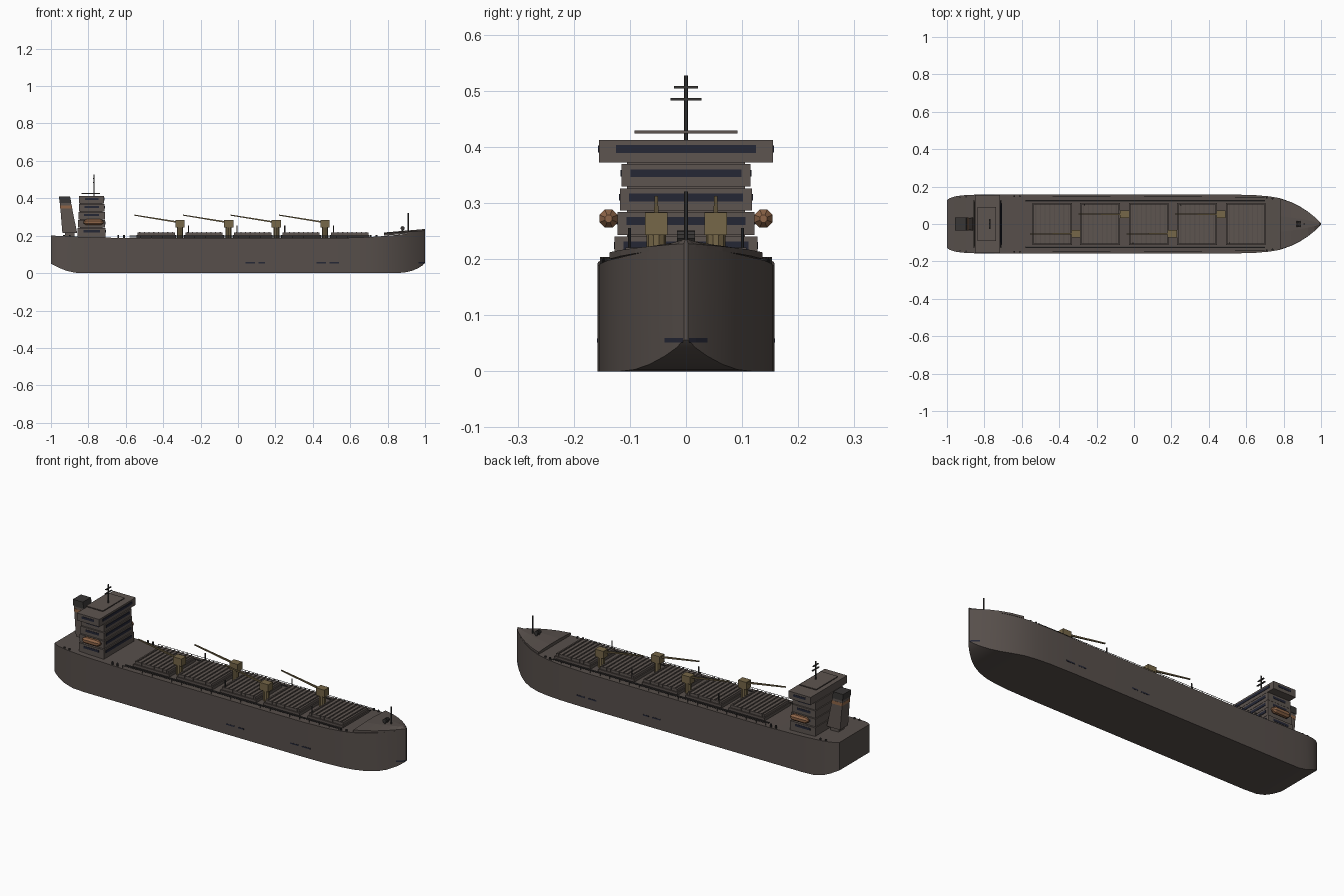
import bpy, math
from mathutils import Vector

if "Cube" in bpy.data.objects:
    bpy.data.objects.remove(bpy.data.objects["Cube"])


def mat(name, c):
    m = bpy.data.materials.new(name)
    m.diffuse_color = (*c, 1)
    m.use_nodes = True
    m.node_tree.nodes["Principled BSDF"].inputs["Base Color"].default_value = m.diffuse_color
    return m


HULL = mat("brown grey hull", (0.095, 0.078, 0.070))
HOUSE = mat("warm grey house", (0.110, 0.090, 0.080))
NAVY = mat("navy glass", (0.018, 0.020, 0.036))
GOLD = mat("dull gold crane", (0.180, 0.135, 0.065))
ORANGE = mat("lifeboat orange", (0.270, 0.130, 0.065))
DARK = mat("dark metal", (0.040, 0.037, 0.036))


def mesh(name, verts, faces, m):
    me = bpy.data.meshes.new(name)
    me.from_pydata(verts, [], faces)
    me.materials.append(m)
    o = bpy.data.objects.new(name, me)
    bpy.context.collection.objects.link(o)
    return o


def smooth(o, angle=35):
    bpy.ops.object.select_all(action='DESELECT')
    o.select_set(True)
    bpy.context.view_layer.objects.active = o
    bpy.ops.object.shade_smooth_by_angle(angle=math.radians(angle))


def loft(name, rings, m):
    n = len(rings[0])
    verts = [p for r in rings for p in r]
    faces = [(i * n + j, i * n + (j + 1) % n, (i + 1) * n + (j + 1) % n, (i + 1) * n + j)
             for i in range(len(rings) - 1) for j in range(n)]
    faces += [tuple(range(n))[::-1], tuple(range(len(verts) - n, len(verts)))]
    o = mesh(name, verts, faces, m)
    import bmesh
    bm = bmesh.new()
    bm.from_mesh(o.data)
    bmesh.ops.recalc_face_normals(bm, faces=bm.faces)
    bm.to_mesh(o.data)
    bm.free()
    return o


def box(name, x0, x1, y0, y1, z0, z1, m):
    return loft(name, [[(x, y0, z0), (x, y1, z0), (x, y1, z1), (x, y0, z1)] for x in (x0, x1)], m)


def rod(name, a, b, r, m, sides=8, r2=None):
    a, b = Vector(a), Vector(b)
    q = (b - a).to_track_quat('Z', 'Y')
    rings = []
    for p, rad in ((a, r), (b, r if r2 is None else r2)):
        rings.append([tuple(p + q @ Vector((rad * math.cos(t), rad * math.sin(t), 0)))
                      for t in [2 * math.pi * (k + 0.5) / sides for k in range(sides)]])
    return loft(name, rings, m)


# hull stations: x, half beam, keel height, deck height
ST = [(-1, .128, .05, .2), (-.985, .138, .043, .2), (-.96, .147, .03, .199), (-.92, .153, .013, .197),
      (-.87, .156, .002, .195), (-.8, .158, 0, .192), (-.6, .158, 0, .187), (.5, .158, 0, .187),
      (.64, .155, 0, .19), (.72, .148, 0, .194), (.78, .138, 0, .198), (.84, .117, 0, .203),
      (.89, .092, .003, .209), (.93, .066, .012, .214), (.965, .038, .027, .218),
      (.988, .017, .042, .221), (1, .004, .056, .222)]


def beam(x):
    for a, b in zip(ST, ST[1:]):
        if a[0] <= x <= b[0]:
            return a[1] + (b[1] - a[1]) * (x - a[0]) / (b[0] - a[0])


hull = loft("hull", [[(x, -w, zt), (x, -w, zb), (x, w, zb), (x, w, zt)] for x, w, zb, zt in ST], HULL)
smooth(hull)

# raised forecastle wedge following the bow outline
fc = [(x, w * .99, .2 + (x - .78) * .09, .212 + (x - .78) * .07, .217 + (x - .78) * .085) for x, w, *_ in ST if x >= .78]
loft("forecastle", [[(x, -w, zb), (x, w, zb), (x, w, zs), (x, w * .3, zt), (x, -w * .3, zt), (x, -w, zs)]
                    for x, w, zb, zs, zt in fc], HULL)
rod("bow_mast", (.91, 0, .22), (.91, 0, .32), .004, DARK)
for s in (-1, 1):
    rod("windlass", (.88, s * .004, .24), (.88, s * .016, .24), .011, DARK, 10)
    rod("windlass_leg", (.88, s * .01, .215), (.88, s * .01, .24), .005, DARK)

# waterline stripe pieces on the sides and round the bow
for s in (-1, 1):
    for x0, x1 in ((.04, .09), (.11, .145), (.42, .47), (.49, .54)):
        y = s * .158
        box("waterline_stripe", x0, x1, y - .001, y + .001, .051, .058, NAVY)
    for x0, x1 in ((.965, .988), (.988, .999)):
        w0, w1 = beam(x0) + .0006, beam(x1) + .0006
        mesh("bow_stripe", [(x0, s * w0, .051), (x1, s * w1, .051), (x1, s * w1, .059), (x0, s * w0, .059)],
             [(0, 1, 2, 3) if s < 0 else (3, 2, 1, 0)], NAVY)

# cargo hatches with coaming, cover and ribs
for c in (-.438, -.182, .078, .337, .597):
    box("hatch_coaming", c - .106, c + .106, -.112, .112, .18, .203, HULL)
    box("hatch_cover", c - .1, c + .1, -.106, .106, .203, .217, HOUSE)
    for k in range(8):
        x = c - .087 + k * .0249
        box("hatch_rib", x - .003, x + .003, -.108, .108, .203, .2205, HULL)

# deck cranes, alternating sides
for i, x in enumerate((-.31, -.05, .205, .465)):
    y = .053 if i % 2 else -.053
    rod("crane_post", (x, y, .18), (x, y, .255), .017, GOLD, 10)
    box("crane_house", x - .025, x + .025, y - .02, y + .02, .243, .283, GOLD)
    rod("crane_jib", (x - .01, y, .272), (x - .245, y, .31), .006, GOLD, 4, .004)
    rod("deck_light_post", (x + .045, -y * 1.9, .185), (x + .045, -y * 1.9, .255), .003, DARK)

# side pipes, rails and bollards
for s in (-1, 1):
    rod("deck_pipe", (-.58, s * .125, .193), (.7, s * .125, .193), .004, DARK, 6)
    rod("side_rail", (-.58, s * .15, .2), (.7, s * .143, .2), .0012, DARK, 4)
    for k in range(23):
        x = -.58 + k * 1.28 / 22
        y = s * (.15 - .007 * k / 22)
        rod("rail_post", (x, y, .185), (x, y, .2), .0012, DARK, 4)
    for x in (-.93, -.9, -.64, -.61, .71, .74):
        rod("bollard", (x, s * (beam(x) - .009), .185), (x, s * (beam(x) - .009), .204), .005, DARK)

# accommodation tower: tiers with window bands, bridge on top
box("tower_core", -.845, -.725, -.105, .105, .185, .375, HOUSE)
tiers = [(.127, .185, .240), (.122, .243, .284), (.118, .287, .326), (.115, .329, .369), (.155, .372, .412)]
for i, (w, z0, z1) in enumerate(tiers):
    xa, xb = -.857 + i * .002, -.708 - i * .002
    box("bridge" if i == 4 else "tower_tier", xa, xb, -w, w, z0, z1, HOUSE)
    zc = z1 - .016
    g = w - (.03 if i == 4 else .016)
    box("front_windows", xb - .001, xb + .002, -g, g, zc - .007, zc + .007, NAVY)
    for s in (-1, 1):
        y = s * w
        box("side_windows", xa + .03, xb - .03, y - .0015, y + .0015, zc - .006, zc + .006, NAVY)

# lifeboats on both sides
for s in (-1, 1):
    y = s * .138
    prof = ((-.825, .007), (-.81, .0175), (-.735, .0175), (-.72, .007))
    loft("lifeboat", [[(x, y + r * math.cos(t), .272 + r * math.sin(t))
                       for t in [math.pi * (k + .5) / 4 for k in range(8)]] for x, r in prof], ORANGE)

# roof platform and radar mast
box("roof_platform", -.838, -.738, -.092, .092, .424, .429, HOUSE)
rod("roof_mast", (-.77, 0, .41), (-.77, 0, .527), .0035, DARK)
for z, w in ((.485, .028), (.506, .021)):
    box("radar_bar", -.774, -.766, -w, w, z - .002, z + .002, DARK)


# raked funnel with band and dark cap
def funnel(name, z0, z1, grow, m):
    rings = []
    for z in (z0, z1):
        t = (z - .19) / .22
        a, b, w = -.937 - .018 * t - grow, -.855 - .045 * t + grow, .034 - .002 * t + grow
        rings.append([(a, -w, z), (b, -w, z), (b, w, z), (a, w, z)])
    return loft(name, rings, m)


funnel("funnel", .215, .375, 0, HOUSE)
funnel("funnel_band", .345, .362, .001, ORANGE)
funnel("funnel_cap", .375, .41, .002, DARK)
box("funnel_base", -.925, -.875, -.025, .025, .185, .22, HOUSE)
